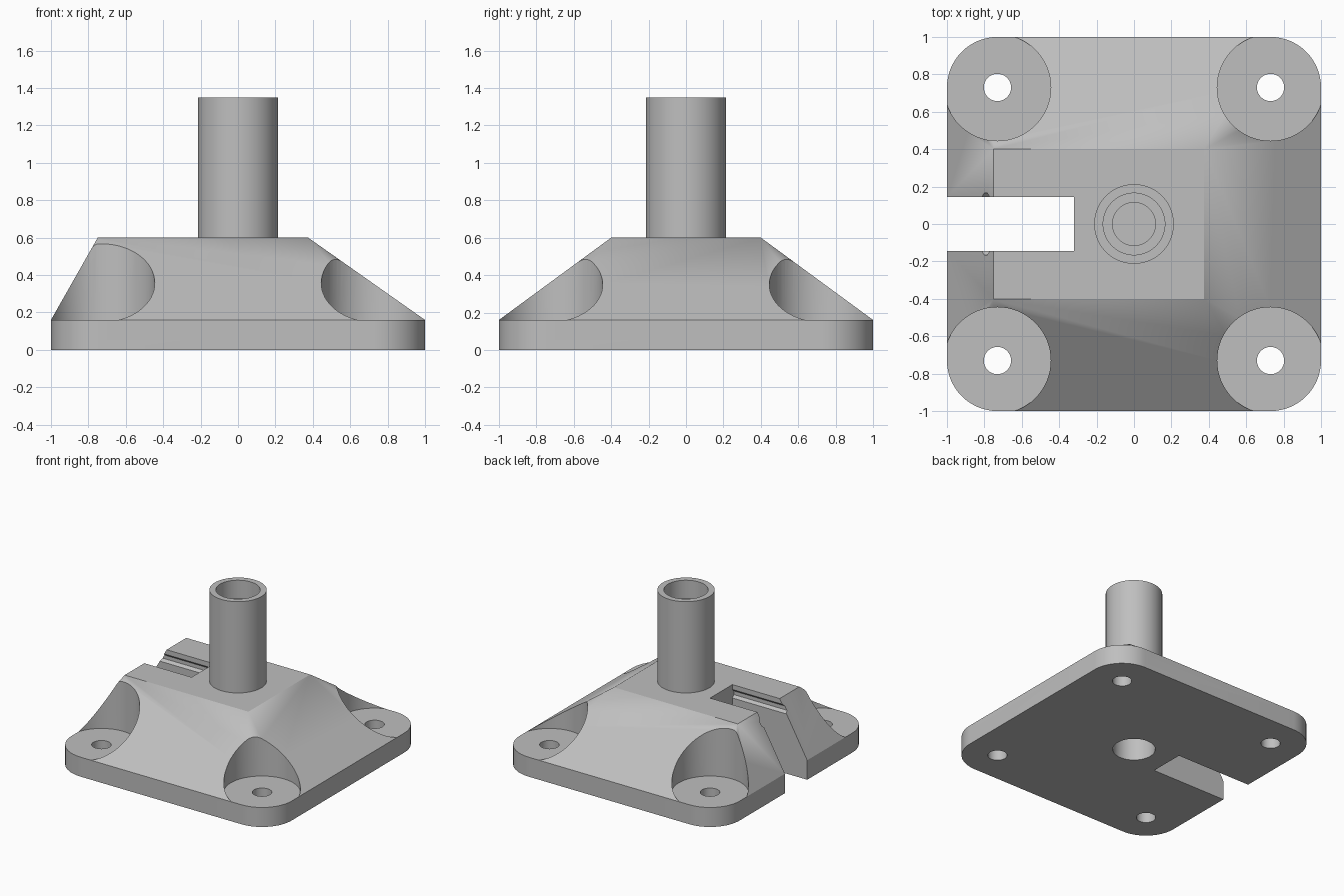
import bpy, bmesh, math

old = bpy.data.objects.get("Cube")
if old:
    bpy.data.objects.remove(old, do_unlink=True)

grey = bpy.data.materials.new("plain grey")
grey.use_nodes = True
COLOUR = (0.52, 0.52, 0.52, 1)
grey.diffuse_color = COLOUR
grey.node_tree.nodes["Principled BSDF"].inputs["Base Color"].default_value = COLOUR

PLATE_TOP, DECK, TOP = 0.16, 0.6, 1.35
HOLE_POS, CORNER_R = 0.73, 0.27
SLOT_HALF, SLOT_END = 0.145, -0.32


def finish(name, bm):
    bmesh.ops.recalc_face_normals(bm, faces=bm.faces)
    mesh = bpy.data.meshes.new(name)
    bm.to_mesh(mesh)
    bm.free()
    mesh.materials.append(grey)
    ob = bpy.data.objects.new(name, mesh)
    bpy.context.collection.objects.link(ob)
    return ob


def hull(name, points):
    bm = bmesh.new()
    for p in points:
        bm.verts.new(p)
    res = bmesh.ops.convex_hull(bm, input=bm.verts)
    loose = [v for v in bm.verts if not v.link_faces]
    bmesh.ops.delete(bm, geom=loose, context='VERTS')
    bmesh.ops.dissolve_limit(bm, angle_limit=math.radians(0.1),
                             verts=bm.verts, edges=bm.edges)
    return finish(name, bm)


def cylinder(name, x, y, r, z0, z1, n=64):
    ring = [(x + r * math.cos(a * math.tau / n), y + r * math.sin(a * math.tau / n))
            for a in range(n)]
    return hull(name, [(px, py, z) for px, py in ring for z in (z0, z1)])


def prism_x(name, profile, x0, x1):
    return hull(name, [(x, y, z) for y, z in profile for x in (x0, x1)])


def combine(target, tool, operation='DIFFERENCE'):
    tool.hide_render = True
    mod = target.modifiers.new(tool.name, 'BOOLEAN')
    mod.operation, mod.solver, mod.object = operation, 'EXACT', tool
    bpy.context.view_layer.objects.active = target
    bpy.ops.object.modifier_apply(modifier=mod.name)
    bpy.data.objects.remove(tool, do_unlink=True)


# Rounded square plate rising to an off-centre deck
outline = []
for quarter, (sx, sy) in enumerate([(1, 1), (-1, 1), (-1, -1), (1, -1)]):
    for i in range(17):
        a = (quarter + i / 16) * math.pi / 2
        outline.append((sx * HOLE_POS + CORNER_R * math.cos(a),
                        sy * HOLE_POS + CORNER_R * math.sin(a)))
points = [(x, y, z) for x, y in outline for z in (0, PLATE_TOP)]
points += [(x, y, DECK) for x in (-0.75, 0.375) for y in (-0.4, 0.4)]
body = hull("mounting_base", points)

# Upright tube
combine(body, cylinder("tube", 0, 0, 0.213, 0.5, TOP), 'UNION')

# Corner recesses and screw holes
for sx in (-1, 1):
    for sy in (-1, 1):
        x, y = sx * HOLE_POS, sy * HOLE_POS
        combine(body, cylinder("recess", x, y, 0.285, PLATE_TOP, 1))
        combine(body, cylinder("screw_hole", x, y, 0.073, -0.1, 0.3, 32))

# Stepped bore from above, with a thin web over the lower bore
combine(body, cylinder("counterbore", 0, 0, 0.165, 1.2, 1.5))
combine(body, cylinder("bore", 0, 0, 0.115, 0.44, 1.3))
combine(body, cylinder("lower_bore", 0, 0, 0.16, -0.1, 0.42))

# Slot with a shallow groove along each wall
h = SLOT_HALF
combine(body, prism_x("slot", [(-h, -0.1), (h, -0.1), (h, 0.8), (-h, 0.8)],
                      -1.2, SLOT_END))
for s in (-1, 1):
    groove = [(s * (h - 0.03), 0.49), (s * h, 0.49), (s * (h + 0.02), 0.51),
              (s * (h + 0.02), 0.54), (s * h, 0.56), (s * (h - 0.03), 0.56)]
    combine(body, prism_x("groove", groove, -1.2, SLOT_END))

# Smooth round walls, sharp edges kept
bpy.ops.object.select_all(action='DESELECT')
body.select_set(True)
bpy.context.view_layer.objects.active = body
bpy.ops.object.shade_smooth_by_angle(angle=math.radians(20))
